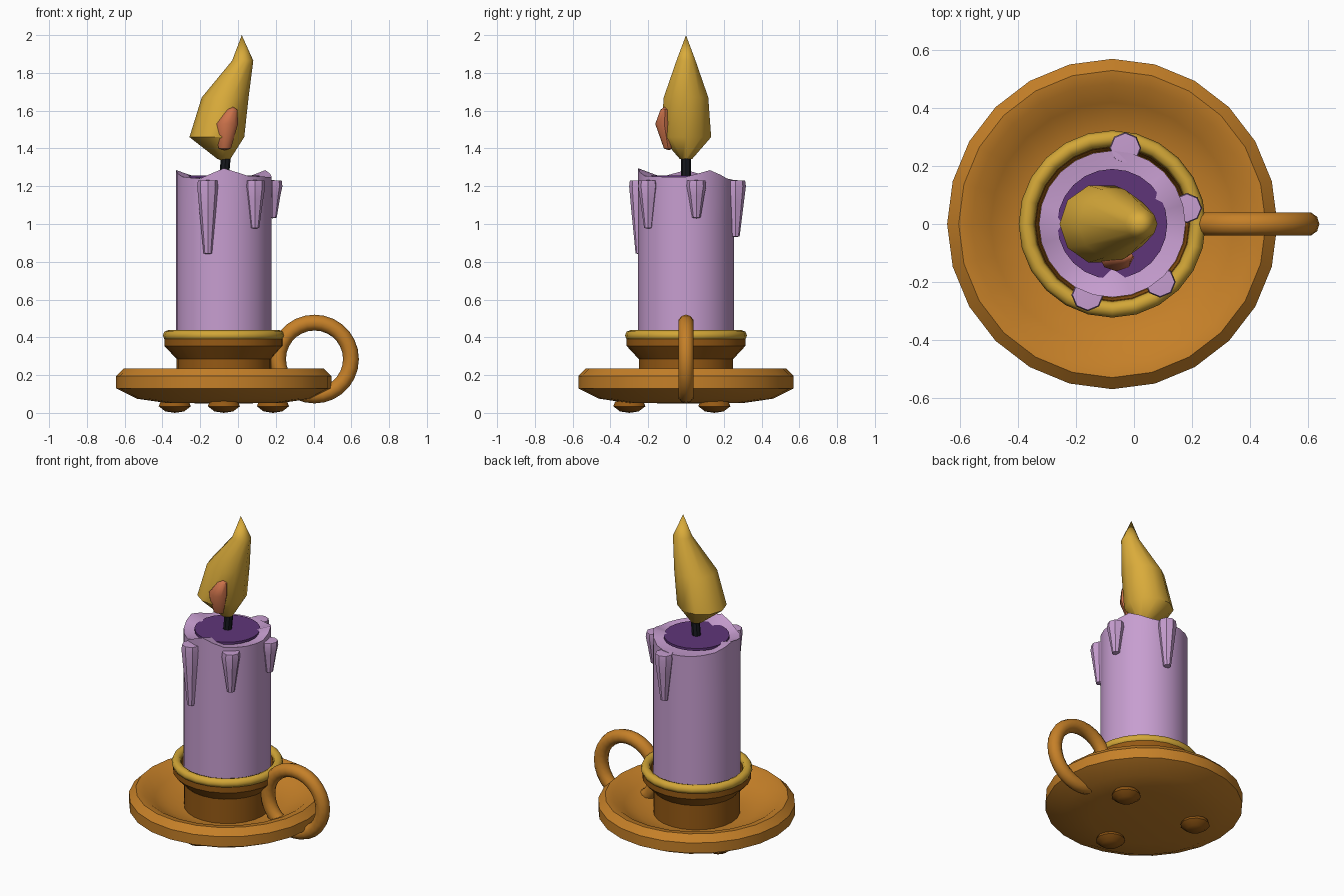
import bpy, bmesh, math
from mathutils import Matrix, Vector

if "Cube" in bpy.data.objects:
    bpy.data.objects.remove(bpy.data.objects["Cube"])

CX = -0.075  # axis of dish and candle


def material(name, rgb):
    m = bpy.data.materials.new(name)
    m.diffuse_color = (*rgb, 1)
    m.use_nodes = True
    m.node_tree.nodes["Principled BSDF"].inputs["Base Color"].default_value = m.diffuse_color
    return m


BRONZE = material("bronze", (0.56, 0.215, 0.021))
BROWN = material("dark_bronze", (0.30, 0.10, 0.007))
GOLD = material("gold", (0.64, 0.38, 0.038))
WAX = material("lilac_wax", (0.57, 0.34, 0.63))
MELT = material("purple_melted_wax", (0.114, 0.036, 0.19))
FLAME = material("yellow_flame", (0.70, 0.41, 0.043))
EMBER = material("orange_flame", (0.61, 0.17, 0.07))
BLACK = material("wick_black", (0.009, 0.010, 0.014))


def finish(name, bm, mat, angle=40):
    bmesh.ops.recalc_face_normals(bm, faces=bm.faces)
    me = bpy.data.meshes.new(name)
    bm.to_mesh(me)
    bm.free()
    me.materials.append(mat)
    me.shade_smooth()
    me.set_sharp_from_angle(angle=math.radians(angle))
    ob = bpy.data.objects.new(name, me)
    bpy.context.collection.objects.link(ob)
    return ob


def loft(name, rings, sides, mat, angle=40, rim=None):
    """Skin rings (x, y, z, rx, ry); a zero radius closes to a point.
    rim = (ring index, function of angle giving z)."""
    bm = bmesh.new()
    loops = []
    for k, (x, y, z, rx, ry) in enumerate(rings):
        if rx == 0:
            loops.append([bm.verts.new((x, y, z))] * sides)
            continue
        row = []
        for i in range(sides):
            a = math.tau * i / sides
            zz = rim[1](math.degrees(a)) if rim and rim[0] == k else z
            row.append(bm.verts.new((x + rx * math.cos(a), y + ry * math.sin(a), zz)))
        loops.append(row)
    for lo, hi in zip(loops, loops[1:]):
        for i in range(sides):
            j = (i + 1) % sides
            quad = list(dict.fromkeys((lo[i], lo[j], hi[j], hi[i])))
            bm.faces.new(quad)
    return finish(name, bm, mat, angle)


def lathe(name, profile, sides, mat, angle=40, x=CX, y=0, rim=None):
    return loft(name, [(x, y, z, r, r) for r, z in profile], sides, mat, angle, rim)


def torus(name, loc, major, minor, n, m, mat, upright=False):
    bm = bmesh.new()
    rows = []
    for i in range(n):
        a = math.tau * i / n
        row = []
        for j in range(m):
            b = math.tau * j / m
            r = major + minor * math.cos(b)
            p = Vector((r * math.cos(a), r * math.sin(a), minor * math.sin(b)))
            if upright:
                p = Matrix.Rotation(math.pi / 2, 3, 'X') @ p
            row.append(bm.verts.new(p + Vector(loc)))
        rows.append(row)
    for i in range(n):
        for j in range(m):
            p, q = rows[i], rows[(i + 1) % n]
            k = (j + 1) % m
            bm.faces.new((p[j], q[j], q[k], p[k]))
    return finish(name, bm, mat, 60)


# Dish, with a rolled rim and a sunken middle
lathe("dish", [(0, 0.05), (0.30, 0.052), (0.46, 0.075), (0.57, 0.13), (0.57, 0.195),
               (0.53, 0.235), (0.485, 0.228), (0.42, 0.18), (0.34, 0.145), (0.25, 0.13),
               (0, 0.13)], 24, BRONZE)

# Three flattened feet
for i, deg in enumerate((30, 150, 270)):
    a = math.radians(deg)
    lathe(f"foot_{i + 1}", [(0, 0), (0.05, 0.008), (0.085, 0.035), (0.075, 0.06), (0, 0.08)],
          12, BROWN, 60, CX + 0.3 * math.cos(a), 0.3 * math.sin(a))

# Candle cup, its gold ring and the finger handle
lathe("cup", [(0, 0.12), (0.25, 0.12), (0.25, 0.285), (0.315, 0.355), (0.315, 0.40),
              (0.295, 0.42), (0.265, 0.41), (0.255, 0.33), (0, 0.33)], 24, BROWN)
torus("gold_ring", (CX, 0, 0.41), 0.295, 0.028, 24, 8, GOLD)
torus("handle", (0.405, 0, 0.285), 0.193, 0.042, 28, 10, BRONZE, upright=True)

# Candle with an uneven melted rim; heights every 30 degrees
RIM = [1.25, 1.285, 1.24, 1.23, 1.235, 1.25, 1.285, 1.25, 1.24, 1.295, 1.255, 1.25]


def rim_height(deg):
    k, f = divmod(deg / 30, 1)
    k = int(k) % 12
    return RIM[k] * (1 - f) + RIM[(k + 1) % 12] * f


lathe("candle", [(0, 0.3), (0.253, 0.3), (0.253, 1.0), (0.253, 1.25), (0, 1.20)],
      24, WAX, rim=(3, rim_height))
lathe("melted_pool", [(0, 1.243), (0.19, 1.243), (0.19, 1.258), (0, 1.258)], 24, MELT)

# Wax drips: x, y, lowest z, radius
for i, (x, y, low, r) in enumerate([(-0.16, -0.245, 0.84, 0.056), (0.09, -0.2, 0.975, 0.054),
                                    (0.183, 0.055, 1.03, 0.052), (-0.03, 0.262, 0.93, 0.055)]):
    lathe(f"drip_{i + 1}", [(0, low), (0.022, low + 0.004), (r * 0.8, low + (1.23 - low) * 0.6),
                            (r, 1.20), (r * 0.93, 1.23), (0, 1.232)], 8, WAX, 40, x, y)

# Wick, leaning slightly
loft("wick", [(CX, 0, 1.24, 0, 0), (CX, 0, 1.24, 0.026, 0.026),
              (-0.06, 0, 1.40, 0.026, 0.026), (-0.06, 0, 1.40, 0, 0)], 8, BLACK)

# Flame and the small orange tongue on its front
loft("flame", [(-0.085, 0, 1.335, 0, 0), (-0.075, 0, 1.345, 0.035, 0.035),
               (-0.112, 0, 1.46, 0.145, 0.14), (-0.068, 0, 1.67, 0.124, 0.124),
               (0.025, 0, 1.865, 0.056, 0.053), (0.02, 0, 2.0, 0, 0)], 10, FLAME, 45)
loft("flame_tongue", [(-0.07, -0.09, 1.39, 0, 0), (-0.07, -0.095, 1.40, 0.033, 0.022),
                      (-0.06, -0.115, 1.53, 0.06, 0.048), (-0.033, -0.11, 1.605, 0.03, 0.025),
                      (-0.03, -0.11, 1.622, 0, 0)], 8, EMBER, 45)
